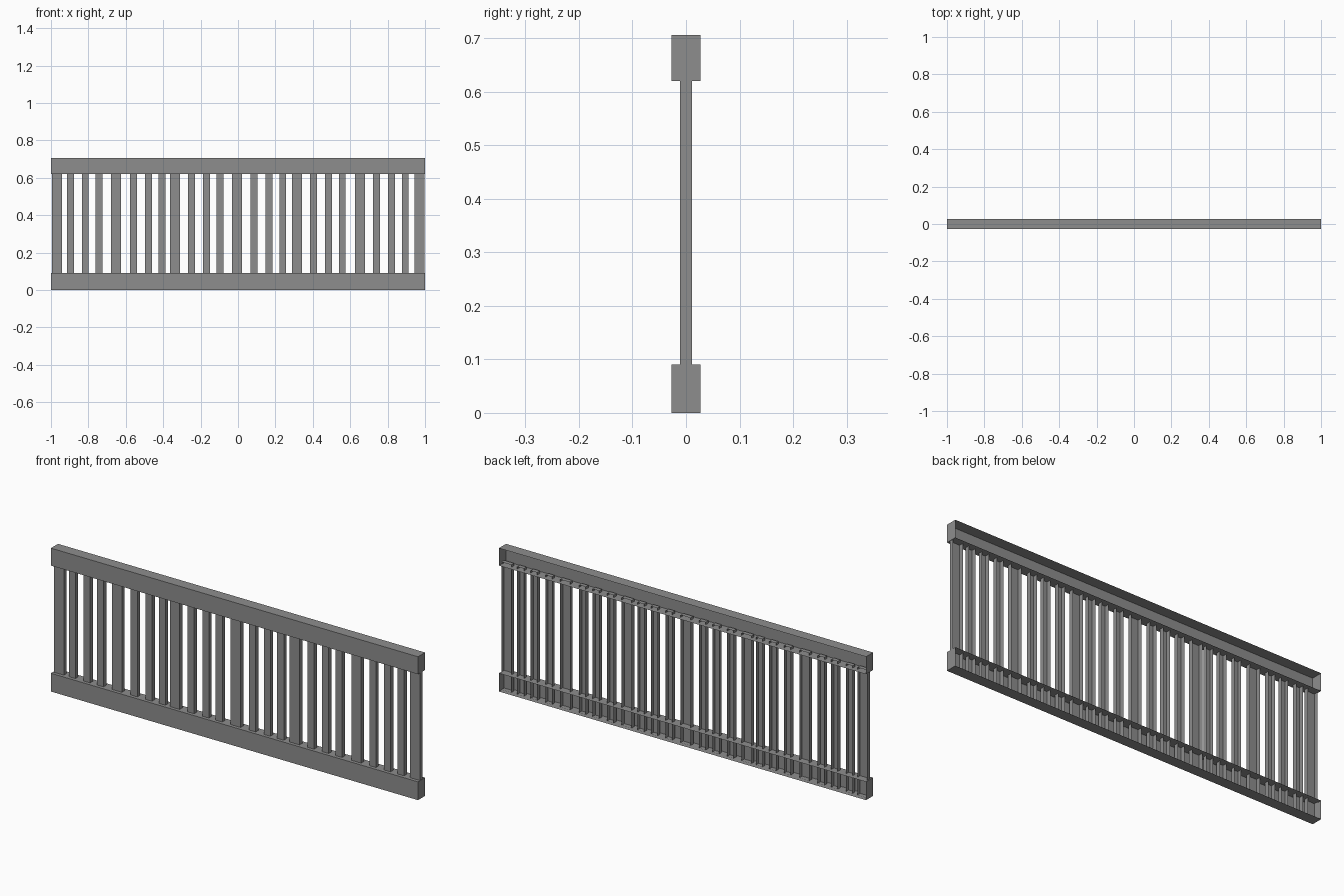
import bpy
import bmesh

# Remove the default cube only
cube = bpy.data.objects.get("Cube")
if cube:
    bpy.data.objects.remove(cube, do_unlink=True)

GREY = (0.27, 0.27, 0.27, 1.0)
metal = bpy.data.materials.new("grey_metal")
metal.use_nodes = True
metal.diffuse_color = GREY
metal.node_tree.nodes["Principled BSDF"].inputs["Base Color"].default_value = GREY


def open_back_box(name, x, z0, z1, width, depth):
    """Sheet-metal box whose back (+y) side is left open."""
    bm = bmesh.new()
    bmesh.ops.create_cube(bm, size=1)
    for v in bm.verts:
        v.co.x *= width
        v.co.y *= depth
        v.co.z *= z1 - z0
    back = [f for f in bm.faces if f.normal.y > 0.5]
    bmesh.ops.delete(bm, geom=back, context='FACES_ONLY')
    mesh = bpy.data.meshes.new(name)
    bm.to_mesh(mesh)
    bm.free()
    mesh.materials.append(metal)
    obj = bpy.data.objects.new(name, mesh)
    obj.location = (x, 0, (z0 + z1) / 2)
    bpy.context.collection.objects.link(obj)
    return obj


# Horizontal channel rails
open_back_box("bottom_rail", 0, 0.0, 0.09, 2.0, 0.055)
open_back_box("top_rail", 0, 0.62, 0.706, 2.0, 0.055)

# Wide upright channels
BAR_BOTTOM, BAR_TOP, BAR_DEPTH = 0.003, 0.632, 0.022
for i, x in enumerate((-0.968, -0.652, -0.337, -0.005, 0.316, 0.652, 0.971)):
    open_back_box(f"wide_upright_{i + 1}", x, BAR_BOTTOM, BAR_TOP, 0.054, BAR_DEPTH)

# Narrow balusters, three between each pair of wide uprights
for i, start in enumerate((-0.896, -0.559, -0.249, 0.086, 0.404, 0.741)):
    for j, offset in enumerate((0, 0.08, 0.153)):
        open_back_box(f"narrow_baluster_{i + 1}_{j + 1}", start + offset,
                      BAR_BOTTOM, BAR_TOP, 0.036, BAR_DEPTH)
